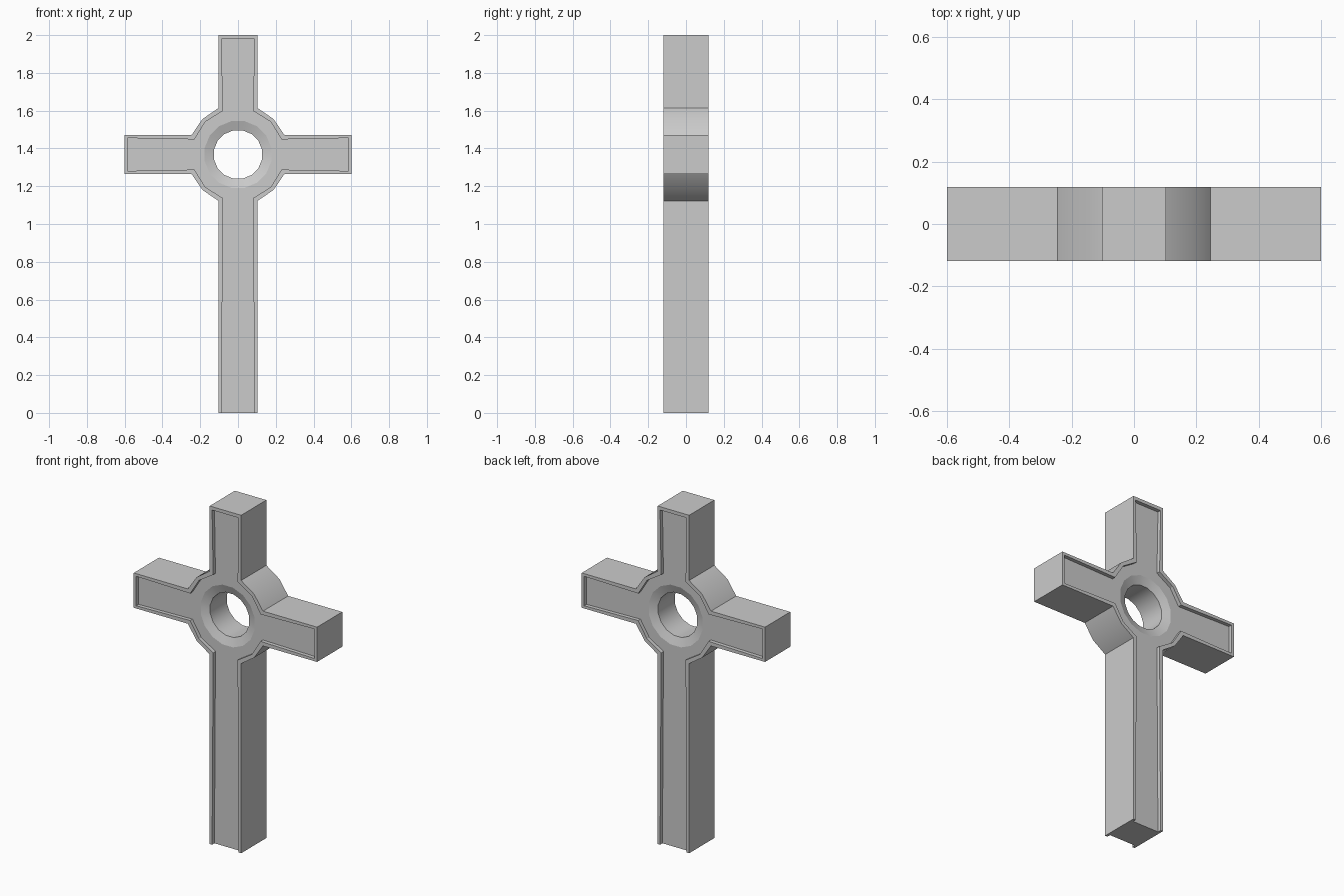
import bpy, bmesh, math

if "Cube" in bpy.data.objects:
    bpy.data.objects.remove(bpy.data.objects["Cube"])

CZ = 1.368            # height of the ring centre
D = 0.118             # half thickness
PANEL = -D + 0.022    # recessed panel depth
LIP = -D + 0.040      # bottom of the countersink


def outline(bar, ring, reach, top, bottom):
    """Cross outline with a 16-sided ring at the crossing, clockwise from top."""
    s, m = ring
    q = [(bar, top), (s[0], s[1] + CZ), (m, m + CZ), (s[1], CZ + s[0]), (reach, CZ + bar)]
    low = [(x, 2 * CZ - z) for x, z in reversed(q)]
    low[-1] = (bar, bottom)
    right = q + low
    return right + [(-x, z) for x, z in reversed(right)]


outer = outline(0.103, ((0.103, 0.246), 0.188), 0.60, 2.0, 0.0)
inner = outline(0.087, ((0.080, 0.231), 0.173), 0.584, 1.98, 0.0)
N = len(outer)
FOOT = 9              # segment across the open foot

bm = bmesh.new()


def loop(points, y):
    return [bm.verts.new((x, y, z)) for x, z in points]


def circle(r, y, n=16):
    a = [2 * math.pi * (i + 0.5) / n for i in range(n)]
    return loop([(r * math.cos(t), CZ + r * math.sin(t)) for t in a], y)


def bridge(a, b, skip=(), smooth=()):
    n = len(a)
    for i in range(n):
        if i not in skip:
            j = (i + 1) % n
            f = bm.faces.new((a[i], a[j], b[j], b[i]))
            f.smooth = i in smooth


# rim, outer sides and recess walls
mid = loop(outer, 0)
edge = loop(outer, -D)
rim = loop(inner, -D)
floor = loop(inner, PANEL)
bridge(mid, edge, (FOOT,), (1, 2, 6, 7, 11, 12, 16, 17))
bridge(edge, rim, (FOOT,))
bridge(rim, floor, (FOOT,))

# underside with the open notch of the recess
k, l = FOOT, FOOT + 1
bm.faces.new((mid[k], edge[k], rim[k], floor[k], floor[l], rim[l], edge[l], mid[l]))

# countersunk hole
sink = circle(0.180, PANEL)
lip = circle(0.130, LIP)
bore = circle(0.130, 0)
bridge(sink, lip, smooth=range(16))
bridge(lip, bore, smooth=range(16))
for i in range(16):
    bm.edges.get((lip[i], lip[(i + 1) % 16])).smooth = False

# recessed panel between the walls and the countersink
border = []
for ring in (floor, sink):
    for i in range(len(ring)):
        pair = (ring[i], ring[(i + 1) % len(ring)])
        border.append(bm.edges.get(pair) or bm.edges.new(pair))
bmesh.ops.triangle_fill(bm, edges=border, use_beauty=True, use_dissolve=False)

# mirror to the back
bmesh.ops.mirror(bm, geom=bm.verts[:] + bm.edges[:] + bm.faces[:],
                 axis='Y', merge_dist=0.0001)
bmesh.ops.remove_doubles(bm, verts=bm.verts[:], dist=0.0001)
bmesh.ops.recalc_face_normals(bm, faces=bm.faces[:])

mesh = bpy.data.meshes.new("ringed_cross")
bm.to_mesh(mesh)
bm.free()
bpy.context.collection.objects.link(bpy.data.objects.new("ringed_cross", mesh))
